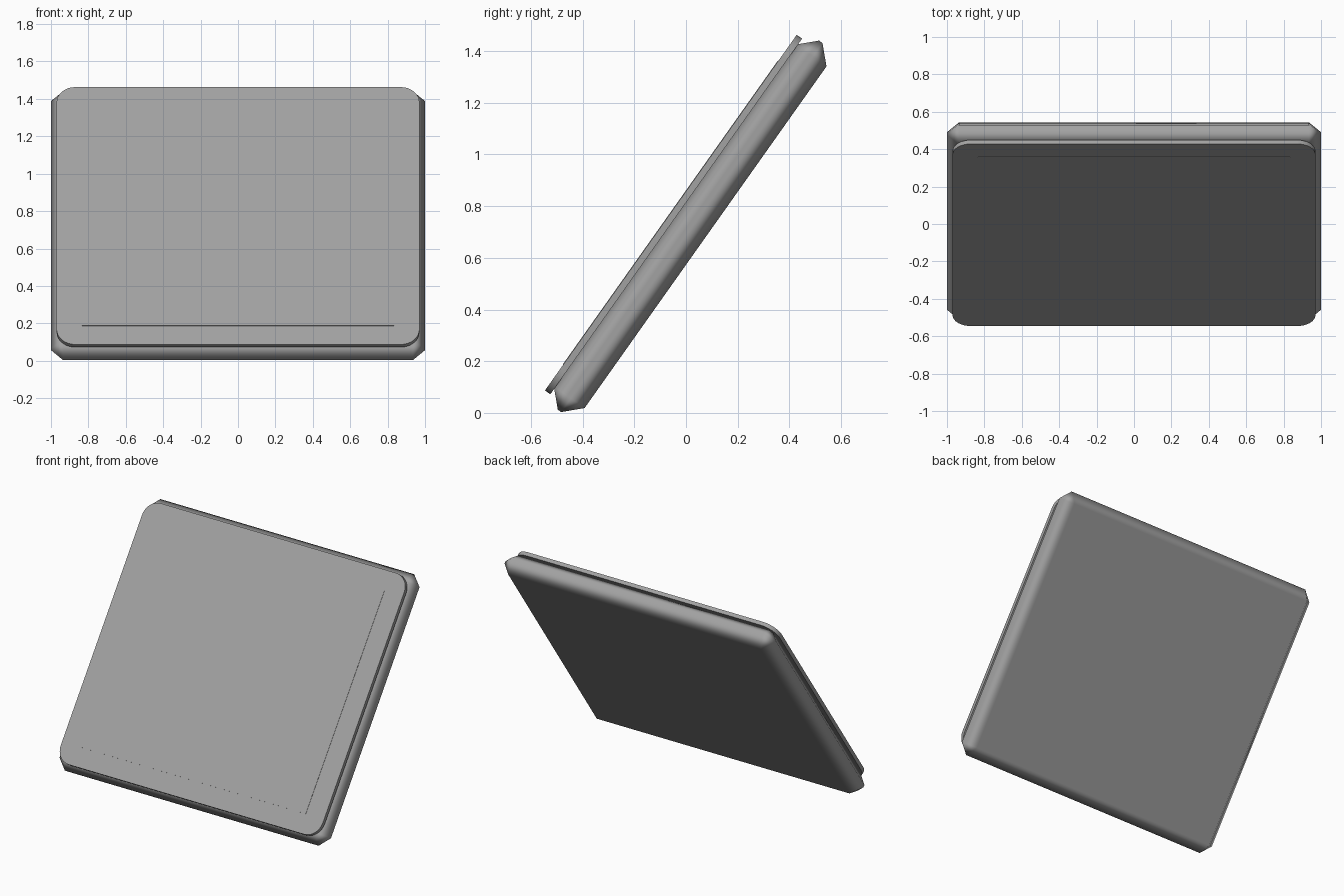
import bpy, bmesh, math
from mathutils import Matrix, Vector

cube = bpy.data.objects.get("Cube")
if cube:
    bpy.data.objects.remove(cube)

grey = bpy.data.materials.new("mid_grey")
grey.use_nodes = True
grey.diffuse_color = (0.36, 0.36, 0.36, 1)
grey.node_tree.nodes["Principled BSDF"].inputs["Base Color"].default_value = grey.diffuse_color

# All parts share one leaning frame: x across, y up the slope, z out of the front
lean = Matrix.Translation((0, 0.016, 0.722)) @ Matrix.Rotation(math.radians(54.7), 4, 'X')


def slab(name, half_x, half_y, low, high, corner=0):
    """Flat box between two depths, with optional rounded outline corners."""
    bm = bmesh.new()
    bmesh.ops.create_cube(bm, size=2)
    bmesh.ops.scale(bm, vec=Vector((half_x, half_y, (high - low) / 2)), verts=bm.verts)
    bmesh.ops.translate(bm, vec=Vector((0, 0, (low + high) / 2)), verts=bm.verts)
    if corner:
        uprights = [e for e in bm.edges
                    if abs(e.verts[0].co.z - e.verts[1].co.z) > 1e-5]
        bmesh.ops.bevel(bm, geom=uprights, offset=corner, segments=8,
                        profile=0.5, affect='EDGES')
    mesh = bpy.data.meshes.new(name)
    bm.to_mesh(mesh)
    bm.free()
    mesh.materials.append(grey)
    obj = bpy.data.objects.new(name, mesh)
    bpy.context.collection.objects.link(obj)
    obj.matrix_world = lean
    return obj


# Body with wide soft-shaded chamfers
body = slab("body", 1.0, 0.875, -0.073, 0.073)
body.data.polygons.foreach_set("use_smooth", [True] * len(body.data.polygons))
chamfer = body.modifiers.new("chamfer", 'BEVEL')
chamfer.width = 0.065
chamfer.segments = 1
chamfer.limit_method = 'NONE'
chamfer.harden_normals = True

# Rounded front plate and the barely raised panel on it
front_plate = slab("front_plate", 0.97, 0.843, 0.066, 0.0915, 0.1)
front_panel = slab("front_panel", 0.835, 0.721, 0.089, 0.0935)

bpy.ops.object.select_all(action='DESELECT')
front_plate.select_set(True)
bpy.context.view_layer.objects.active = front_plate
bpy.ops.object.shade_smooth_by_angle(angle=math.radians(30))
